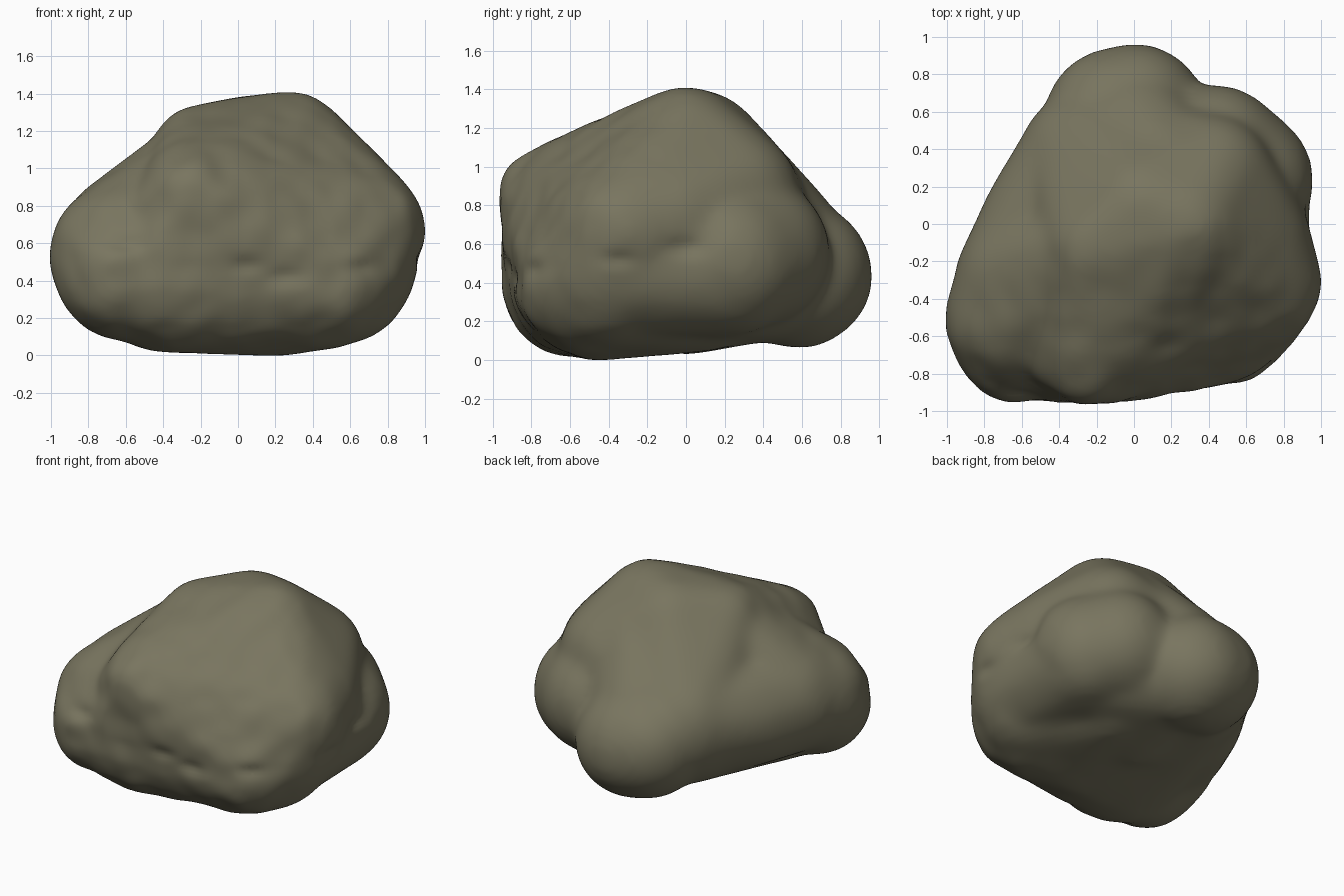
import bpy, bmesh, math
from mathutils import Vector, noise

cube = bpy.data.objects.get("Cube")
if cube:
    bpy.data.objects.remove(cube, do_unlink=True)

# Stone colour
stone = bpy.data.materials.new("olive grey stone")
stone.use_nodes = True
colour = (0.19, 0.178, 0.115, 1)
stone.diffuse_color = colour
shader = stone.node_tree.nodes["Principled BSDF"]
shader.inputs["Base Color"].default_value = colour
shader.inputs["Roughness"].default_value = 0.9

# Each lobe is a hull stretched over a few balls: x, y, z, radius
lobes = {
    "core": [(0.28, 0, 1.1, 0.3), (0.05, 0.08, 1.07, 0.3), (-0.19, -0.13, 1.06, 0.27),
             (-0.24, -0.69, 0.83, 0.265), (-0.2, 0.3, 0.55, 0.42), (0.4, 0.25, 0.85, 0.33),
             (0.58, -0.1, 0.7, 0.36), (0.64, -0.3, 0.66, 0.35), (0.56, -0.4, 0.42, 0.35),
             (0.2, -0.45, 0.35, 0.34), (0.48, -0.5, 0.4, 0.35), (-0.4, -0.57, 0.4, 0.37),
             (-0.3, -0.65, 0.31, 0.25), (0.3, 0.1, 0.33, 0.27)],
    "front_corner": [(-0.62, -0.5, 0.53, 0.375), (-0.58, -0.3, 0.61, 0.355),
                     (-0.62, -0.61, 0.43, 0.34), (-0.19, -0.13, 1.04, 0.24)],
    "left_flank": [(-0.58, -0.3, 0.57, 0.37), (-0.48, -0.05, 0.55, 0.35), (-0.22, 0.3, 0.55, 0.4)],
    "right_flank": [(0.58, 0.24, 0.48, 0.34), (0.58, -0.35, 0.48, 0.36)],
    "back_shoulder": [(0.59, 0.24, 0.52, 0.36), (0.43, 0.35, 0.56, 0.38)],
    "back_ridge": [(0.2, 0.2, 0.87, 0.35), (0.02, 0.42, 0.58, 0.38)],
    "back_lobe": [(-0.1, 0.57, 0.45, 0.36), (0.01, 0.585, 0.44, 0.365)],
    "underside": [(0.5, 0.17, 0.45, 0.33), (0.08, 0.45, 0.46, 0.34), (0, 0, 0.35, 0.31),
                  (-0.3, 0.1, 0.43, 0.31)],
}
GROWTH = 0.018  # makes up for the shrinkage of the softening

ball = bmesh.new()
bmesh.ops.create_icosphere(ball, subdivisions=3, radius=1)
directions = [v.co.copy() for v in ball.verts]
ball.free()


def add_lobe(target, balls):
    """Add the convex hull of several balls to the target mesh."""
    hull = bmesh.new()
    for x, y, z, r in balls:
        for d in directions:
            hull.verts.new(Vector((x, y, z)) + d * (r + GROWTH))
    bmesh.ops.convex_hull(hull, input=hull.verts[:])
    loose = [v for v in hull.verts if not v.link_faces]
    bmesh.ops.delete(hull, geom=loose, context="VERTS")
    bmesh.ops.recalc_face_normals(hull, faces=hull.faces[:])
    piece = bpy.data.meshes.new("lobe")
    hull.to_mesh(piece)
    hull.free()
    target.from_mesh(piece)
    bpy.data.meshes.remove(piece)


bm = bmesh.new()
for balls in lobes.values():
    add_lobe(bm, balls)
mesh = bpy.data.meshes.new("boulder")
bm.to_mesh(mesh)
bm.free()
boulder = bpy.data.objects.new("boulder", mesh)
bpy.context.collection.objects.link(boulder)

# Fuse the lobes and soften the seams
fuse = boulder.modifiers.new("fuse", "REMESH")
fuse.mode = "VOXEL"
fuse.voxel_size = 0.025
soften = boulder.modifiers.new("soften", "SMOOTH")
soften.factor = 0.5
soften.iterations = 40
bpy.ops.object.select_all(action="DESELECT")
boulder.select_set(True)
bpy.context.view_layer.objects.active = boulder
for name in ("fuse", "soften"):
    bpy.ops.object.modifier_apply(modifier=name)
mesh = boulder.data

# Weathering: broad undulation, rougher front, and short horizontal cracks
cracks = [(0.05, -0.92, 0.48), (0.25, -0.87, 0.42), (-0.6, -0.93, 0.6),
          (0.65, -0.78, 0.47), (0.95, -0.35, 0.52), (0.95, 0, 0.58)]
moves = []
for v in mesh.vertices:
    p, n = v.co, v.normal
    front = min(max(-n.y + 0.2, 0), 1)
    push = 0.008 * noise.noise(p * 2.5) + 0.016 * front * noise.noise(p * 6)
    for c in cracks:
        d = p - Vector(c)
        push -= 0.02 * math.exp(-(d.x ** 2 + d.y ** 2) / 0.008 - d.z ** 2 / 0.002)
    moves.append(p + n * push)

# Rest the boulder on the ground
ground = Vector((0, 0, min(p.z for p in moves)))
for v, p in zip(mesh.vertices, moves):
    v.co = p - ground

mesh.materials.clear()
mesh.materials.append(stone)
for face in mesh.polygons:
    face.material_index = 0
    face.use_smooth = True
mesh.update()
